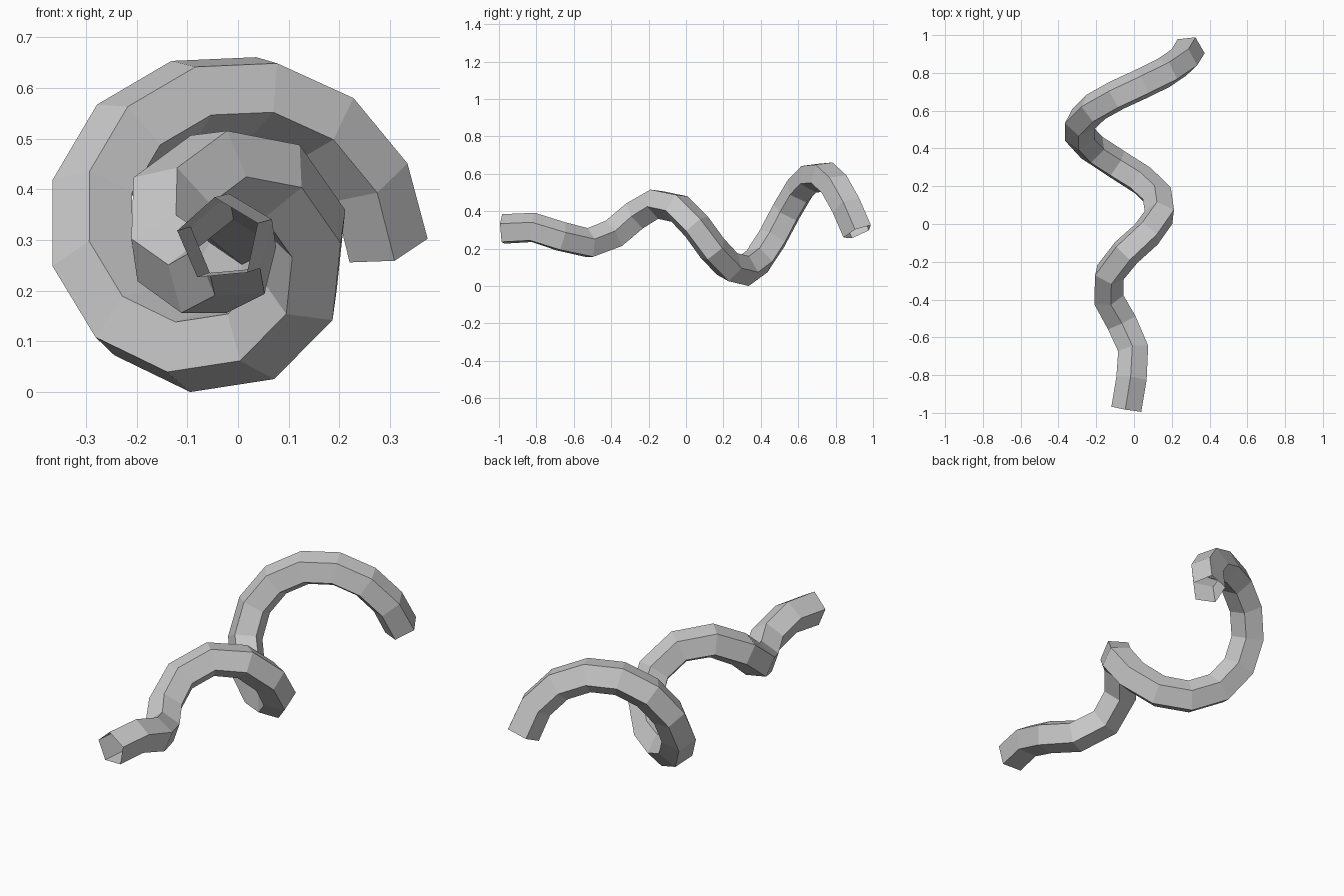
import bpy, bmesh, math
from mathutils import Vector

if "Cube" in bpy.data.objects:
    bpy.data.objects.remove(bpy.data.objects["Cube"])

TURNS, R_END, TUBE, SIDES, SEGS = 2.24, 0.33, 0.085, 5, 20
END_ANGLE, ROLL = math.radians(-2), math.radians(6)


def spiral(u):
    """Conical spiral winding around the y axis."""
    a = END_ANGLE + 2 * math.pi * TURNS * (1 - u)
    r = R_END * u
    return Vector((-0.038 + r * math.cos(a), -0.98 + 1.9 * u, 0.288 + r * math.sin(a)))


# path: resample the spiral in nearly equal lengths
N = 4000
fine = [spiral(i / N) for i in range(N + 1)]
dist = [0.0]
for p, q in zip(fine, fine[1:]):
    dist.append(dist[-1] + (q - p).length)
path, j = [], 0
for i in range(SEGS + 1):
    t = i / SEGS
    target = dist[-1] * (t + 0.04 * t * (1 - t))
    while j < N and dist[j] < target - 1e-9:
        j += 1
    path.append(fine[j])
path[-1] = fine[-1]

# tangents at the joints
tangents = []
for i in range(SEGS + 1):
    a = (path[i] - path[i - 1]).normalized() if i > 0 else Vector()
    b = (path[i + 1] - path[i]).normalized() if i < SEGS else Vector()
    tangents.append((a + b).normalized())

# tube: pentagon rings carried along the path without twist, open at both ends
bm = bmesh.new()
rings = []
t = tangents[-1]
normal = Vector((1, 0, 0))
normal = (normal - t * normal.dot(t)).normalized()
for i in range(SEGS, -1, -1):
    normal = t.rotation_difference(tangents[i]) @ normal
    t = tangents[i]
    side = t.cross(normal)
    angles = [ROLL + k * 2 * math.pi / SIDES for k in range(SIDES)]
    rings.append([bm.verts.new(path[i] + TUBE * (normal * math.cos(a) + side * math.sin(a)))
                  for a in angles])
for r0, r1 in zip(rings, rings[1:]):
    for k in range(SIDES):
        m = (k + 1) % SIDES
        bm.faces.new((r0[k], r1[k], r1[m], r0[m]))
bmesh.ops.recalc_face_normals(bm, faces=bm.faces)

# stand it on the ground
low = min(v.co.z for v in bm.verts)
bmesh.ops.translate(bm, verts=bm.verts, vec=(0, 0, -low))

mesh = bpy.data.meshes.new("spiral_tube")
bm.to_mesh(mesh)
bm.free()
bpy.context.collection.objects.link(bpy.data.objects.new("spiral_tube", mesh))
